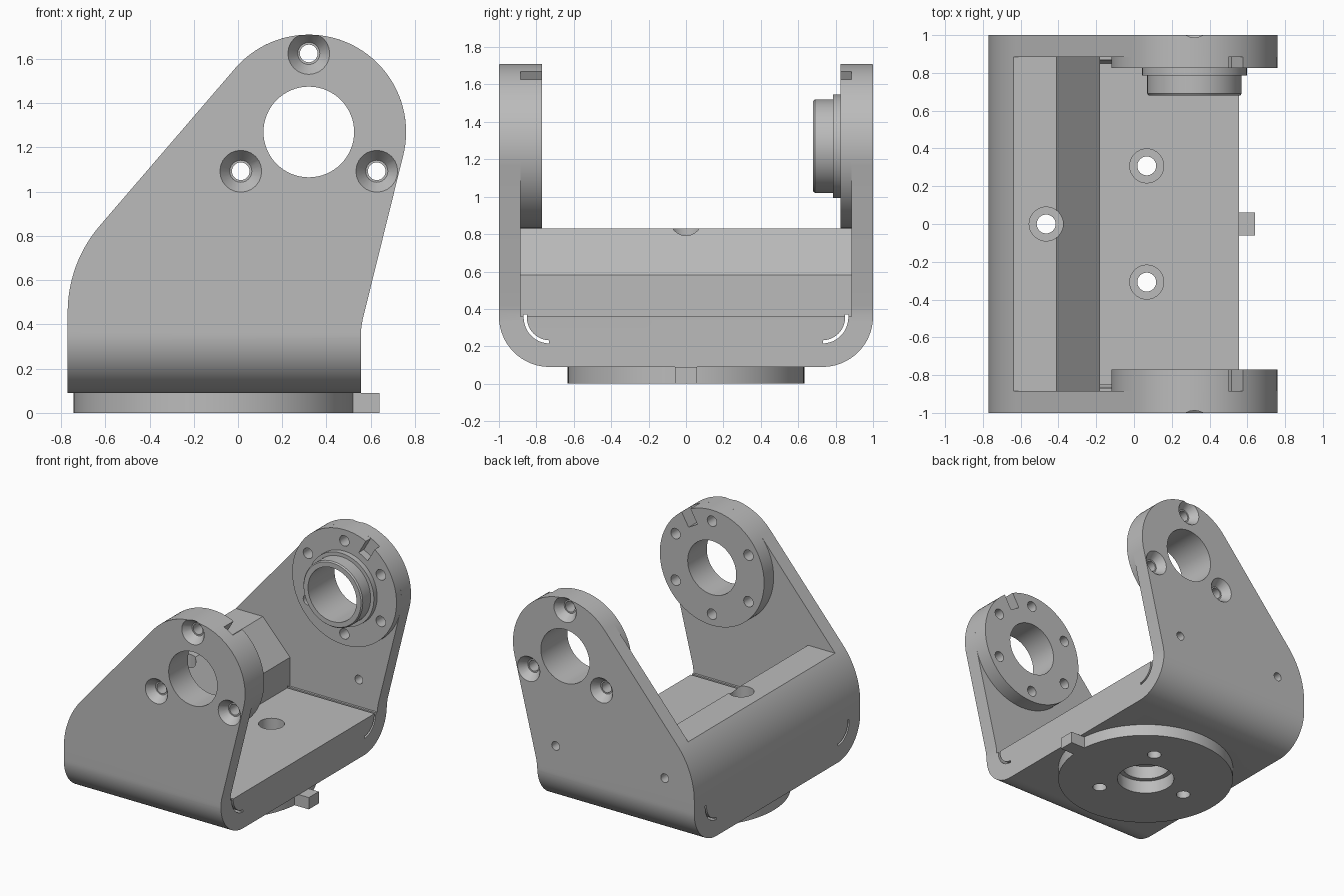
import bpy, bmesh
from math import cos, sin, radians, pi

cube = bpy.data.objects.get("Cube")
if cube:
    bpy.data.objects.remove(cube)

grey = bpy.data.materials.new("satin grey metal")
grey.use_nodes = True
grey.diffuse_color = (0.5, 0.5, 0.5, 1)
grey.node_tree.nodes["Principled BSDF"].inputs["Base Color"].default_value = (0.5, 0.5, 0.5, 1)

AX, AZ, R = 0.32, 1.27, 0.44      # pivot axis and arm head radius
INNER = 0.885                     # inner face of the arms
PLACE = {"x": lambda u, v, t: (t, u, v),
         "y": lambda u, v, t: (u, t, v),
         "z": lambda u, v, t: (u, v, t)}


def loft(name, axis, rings):
    """Solid through equal-count 2D rings, each given as (offset, points)."""
    bm = bmesh.new()
    loops = [[bm.verts.new(PLACE[axis](u, v, t)) for u, v in pts] for t, pts in rings]
    bm.faces.new(loops[0])
    bm.faces.new(loops[-1])
    n = len(loops[0])
    for a, b in zip(loops, loops[1:]):
        for i in range(n):
            j = (i + 1) % n
            bm.faces.new((a[i], a[j], b[j], b[i]))
    bmesh.ops.recalc_face_normals(bm, faces=bm.faces)
    mesh = bpy.data.meshes.new(name)
    bm.to_mesh(mesh)
    bm.free()
    mesh.materials.append(grey)
    obj = bpy.data.objects.new(name, mesh)
    bpy.context.collection.objects.link(obj)
    return obj


def arc(cu, cv, r, a0, a1, n=24):
    angles = [radians(a0 + (a1 - a0) * i / n) for i in range(n + 1)]
    return [(cu + r * cos(a), cv + r * sin(a)) for a in angles]


def prism(name, axis, pts, lo, hi):
    return loft(name, axis, [(lo, pts), (hi, pts)])


def turned(name, axis, centre, steps, n=48):
    """Round part from (offset, radius) steps."""
    return loft(name, axis, [(t, arc(*centre, r, 0, 360, n)[:-1]) for t, r in steps])


def combine(target, tools, operation="DIFFERENCE"):
    bpy.context.view_layer.objects.active = target
    for tool in tools:
        mod = target.modifiers.new("cut", "BOOLEAN")
        mod.operation = operation
        mod.solver = "EXACT"
        mod.object = tool
        bpy.ops.object.modifier_apply(modifier=mod.name)


def on_circle(centre, r, degrees):
    a = radians(degrees)
    return centre[0] + r * cos(a), centre[1] + r * sin(a)


def box(u0, u1, v0, v1):
    return [(u0, v0), (u1, v0), (u1, v1), (u0, v1)]


pivot = (AX, AZ)
base_centre = (-0.11, 0)

# Bracket: side silhouette crossed with a round-cornered section
silhouette = ([(-0.77, 0), (0.555, 0), (0.555, 0.34), (0.557, 0.38), (0.563, 0.42)]
              + arc(AX, AZ, R, -13.8, 139.2, 48)
              + arc(-0.17, 0.455, 0.6, 139.2, 180))
bracket = prism("bracket", "y", silhouette, -1.2, 1.2)
section = ([(1, 2), (-1, 2)] + arc(-0.73, 0.36, 0.27, 180, 270)
           + arc(0.73, 0.36, 0.27, 270, 360))
envelope = prism("envelope", "x", section, -1.5, 1.5)
combine(bracket, [envelope], "INTERSECT")

# Open space between the arms, leaving floor and rear block
opening = prism("opening", "y", [(1.2, 0.36), (-0.18, 0.36), (-0.18, 0.58), (-0.41, 0.83),
                                 (-1.2, 0.83), (-1.2, 2.2), (1.2, 2.2)], -INNER, INNER)

# Thin curved cable slots along the floor corners
slots = []
for s in (-1, 1):
    pts = ([(0.868, 0.37)] + arc(0.728, 0.355, 0.14, 0, -88, 12)
           + arc(0.728, 0.355, 0.123, -88, 0, 12) + [(0.851, 0.37)])
    slots.append(prism("slot", "x", [(s * y, z) for y, z in pts], -1.5, 1.5))

# Pivot bore, countersunk screws, and blind dowel holes in both arms
bore = turned("bore", "y", pivot, [(-1.3, 0.205), (1.3, 0.205)], 64)
arm_holes = [bore]
for s in (-1, 1):
    for angle in (90, 210, 330):
        steps = [(1.01, 0.102), (0.94, 0.05), (0.94, 0.04), (0.7, 0.04)]
        arm_holes.append(turned("screw_hole", "y", on_circle(pivot, 0.355, angle),
                                [(s * t, r) for t, r in steps], 24))
        arm_holes.append(turned("dowel_hole", "y", on_circle(pivot, 0.355, angle + 60),
                                [(s * 0.7, 0.04), (s * 0.93, 0.04)], 24))

# Two small holes in the back arm
side_holes = [turned("side_hole", "y", (x, 0.565), [(1.1, 0.033), (0.8, 0.033)], 24)
              for x in (-0.52, 0.4)]

# Base mounting holes and stepped central recess
base_holes = [turned("base_hole", "z", on_circle(base_centre, 0.355, a),
                     [(-0.1, 0.05), (0.27, 0.05), (0.27, 0.09), (1.1, 0.09)], 32)
              for a in (60, 180, 300)]
recess = turned("recess", "z", base_centre,
                [(-0.1, 0.205), (0.1, 0.205), (0.1, 0.17), (0.2, 0.17)])

combine(bracket, [opening] + slots + arm_holes + side_holes + base_holes + [recess])

# Round bosses on the arm inner faces, each with a key notch
notch_pts = [(AX + r * cos(pi / 3) - w * sin(pi / 3), AZ + r * sin(pi / 3) + w * cos(pi / 3))
             for r, w in ((0.32, -0.043), (0.55, -0.043), (0.55, 0.043), (0.32, 0.043))]
notch = prism("notch", "y", notch_pts, -0.95, 0.95)
parts = [bracket]
for name, lo, hi in (("front_boss", -INNER, -0.77), ("back_boss", 0.825, INNER)):
    boss = turned(name, "y", pivot, [(lo, R), (hi, R)], 96)
    combine(boss, arm_holes + [notch])
    parts.append(boss)

# Stepped bearing collar on the back boss
collar = turned("bearing_collar", "y", pivot, [(0.825, 0.277), (0.785, 0.277), (0.785, 0.25),
                                               (0.69, 0.25), (0.68, 0.242)], 64)
combine(collar, [bore])
parts.append(collar)

# Base disc with locating tab
disc = turned("base_disc", "z", base_centre, [(0, 0.633), (0.09, 0.633)], 96)
tab = prism("tab", "z", box(0.45, 0.64, -0.06, 0.06), 0, 0.09)
combine(disc, [tab], "UNION")
combine(disc, base_holes + [recess])
parts.append(disc)

# Remove cutters and smooth the round surfaces
for tool in [envelope, opening, notch, recess, tab] + slots + arm_holes + side_holes + base_holes:
    bpy.data.objects.remove(tool)
bpy.ops.object.select_all(action="DESELECT")
for part in parts:
    part.select_set(True)
bpy.context.view_layer.objects.active = bracket
bpy.ops.object.shade_smooth_by_angle(angle=radians(25))
